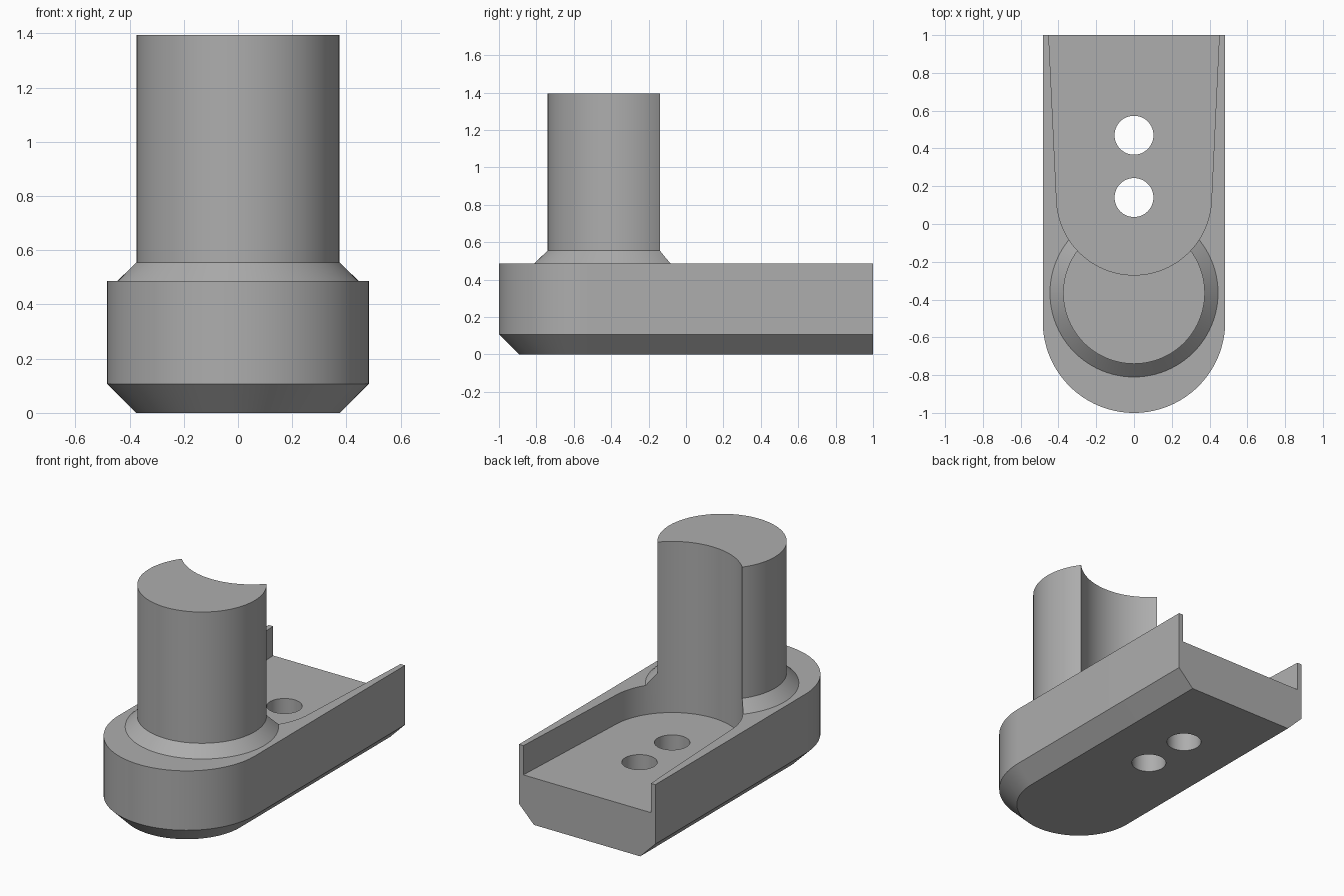
import bpy
import bmesh
from math import cos, sin, pi, radians

cube = bpy.data.objects.get("Cube")
if cube:
    bpy.data.objects.remove(cube)

grey = bpy.data.materials.new("plain grey")
grey.use_nodes = True
colour = (0.42, 0.42, 0.42, 1)
grey.diffuse_color = colour
grey.node_tree.nodes["Principled BSDF"].inputs["Base Color"].default_value = colour


def arc(cy, r, start, end, steps):
    """Points on an arc centred on x = 0, angles in degrees."""
    angles = [radians(start + (end - start) * i / steps) for i in range(steps + 1)]
    return [(r * cos(a), cy + r * sin(a)) for a in angles]


def circle(cy, r, steps=96):
    return arc(cy, r, 0, 360, steps)[:-1]


def loft(name, layers):
    """Closed solid through stacked (outline, z) layers."""
    bm = bmesh.new()
    rings = [[bm.verts.new((x, y, z)) for x, y in pts] for pts, z in layers]
    bm.faces.new(rings[0][::-1])
    bm.faces.new(rings[-1])
    for low, high in zip(rings, rings[1:]):
        for i in range(len(low)):
            j = (i + 1) % len(low)
            bm.faces.new((low[i], low[j], high[j], high[i]))
    bmesh.ops.recalc_face_normals(bm, faces=bm.faces)
    mesh = bpy.data.meshes.new(name)
    bm.to_mesh(mesh)
    bm.free()
    mesh.materials.append(grey)
    obj = bpy.data.objects.new(name, mesh)
    bpy.context.collection.objects.link(obj)
    return obj


def combine(target, tool, operation):
    """Apply a boolean and discard the tool."""
    bpy.context.view_layer.objects.active = target
    mod = target.modifiers.new(operation, "BOOLEAN")
    mod.operation = operation
    mod.solver = "EXACT"
    mod.object = tool
    bpy.ops.object.modifier_apply(modifier=mod.name)
    bpy.data.objects.remove(tool)


def base_outline(r):
    return arc(-0.517, r, 180, 360, 64) + [(r, 1), (-r, 1)]


# Base block: rounded front, square back, chamfered underside
body = loft("base_with_post", [(base_outline(0.376), 0),
                               (base_outline(0.483), 0.107),
                               (base_outline(0.483), 0.487)])

# Post with conical collar, sunk into the base
post = loft("post", [(circle(-0.365, 0.445), 0.4),
                     (circle(-0.365, 0.445), 0.487),
                     (circle(-0.365, 0.375), 0.555),
                     (circle(-0.365, 0.375), 1.395)])
combine(body, post, "UNION")

# Tapered pocket, open at the back, which also scoops the post
pocket_outline = arc(0.14, 0.41, 183, 357, 64) + [(0.456, 1.1), (-0.456, 1.1)]
pocket = loft("pocket_cutter", [(pocket_outline, 0.3), (pocket_outline, 1.6)])
combine(body, pocket, "DIFFERENCE")

# Two screw holes through the pocket floor
for y in (0.14, 0.47):
    hole = loft("hole_cutter", [(circle(y, 0.103, 64), -0.2), (circle(y, 0.103, 64), 0.8)])
    combine(body, hole, "DIFFERENCE")

bpy.ops.object.select_all(action="DESELECT")
body.select_set(True)
bpy.context.view_layer.objects.active = body
bpy.ops.object.shade_smooth_by_angle(angle=radians(25))
